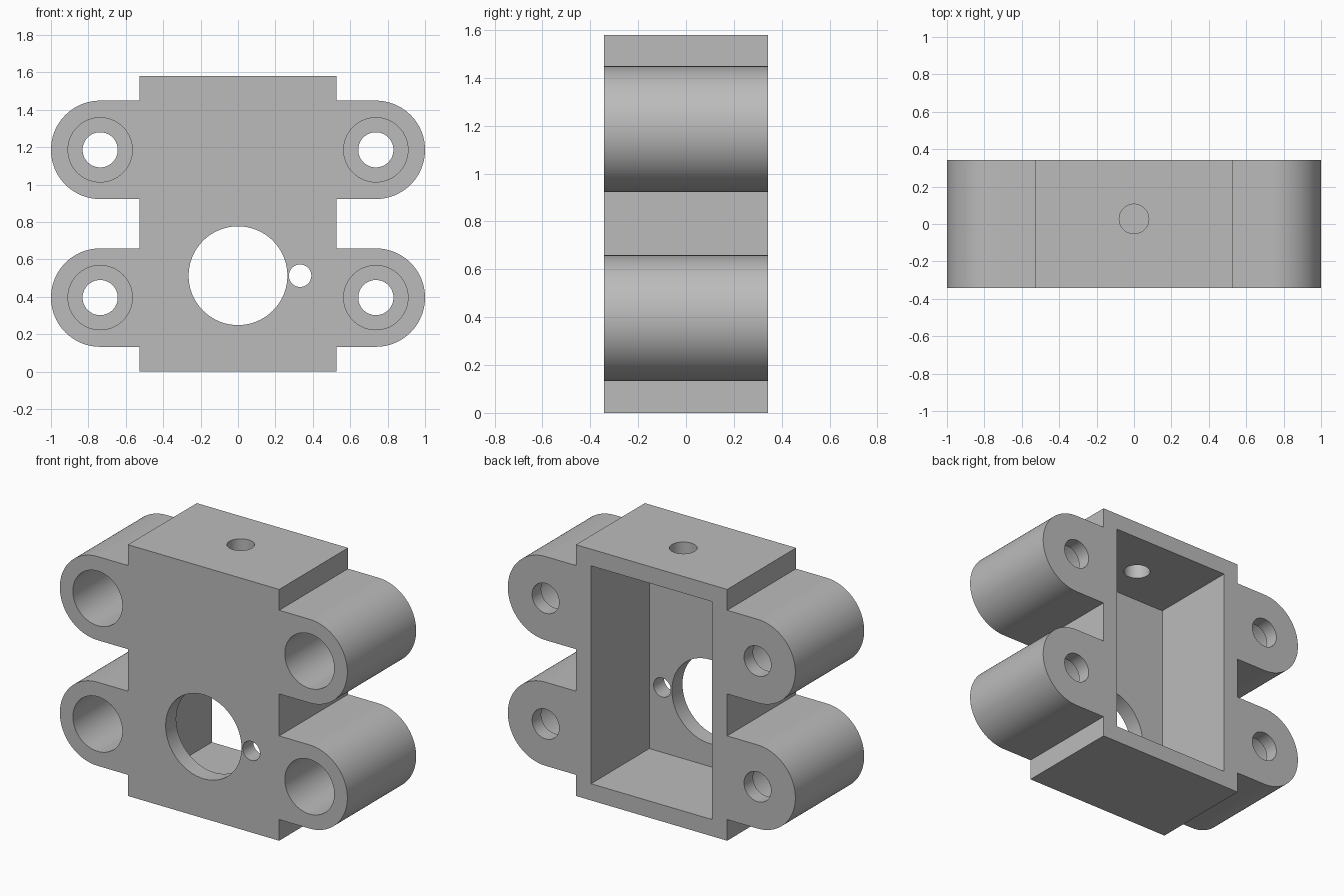
import bpy
import bmesh
from math import sin, cos, pi, radians
from mathutils import Matrix

cube = bpy.data.objects.get("Cube")
if cube:
    bpy.data.objects.remove(cube, do_unlink=True)

# Main dimensions
HALF_W, HALF_D, HEIGHT, WALL = 0.526, 0.342, 1.58, 0.105
LUG_X, LUG_R, LUG_ZS = 0.737, 0.263, (0.396, 1.186)
BORE_R, BOLT_R, WEB = 0.172, 0.094, 0.09
SHAFT_Z = 0.513

grey = bpy.data.materials.new("plain grey")
grey.use_nodes = True
grey.diffuse_color = (0.5, 0.5, 0.5, 1)
grey.node_tree.nodes["Principled BSDF"].inputs["Base Color"].default_value = (0.5, 0.5, 0.5, 1)


def make_object(name, bm):
    bmesh.ops.recalc_face_normals(bm, faces=bm.faces)
    mesh = bpy.data.meshes.new(name)
    bm.to_mesh(mesh)
    bm.free()
    mesh.materials.append(grey)
    obj = bpy.data.objects.new(name, mesh)
    bpy.context.collection.objects.link(obj)
    return obj


def cut(target, bm):
    """Subtract a solid from the target, then discard the cutter."""
    cutter = make_object("cutter", bm)
    cutter.hide_render = True
    mod = target.modifiers.new("cut", "BOOLEAN")
    mod.operation, mod.solver, mod.object = "DIFFERENCE", "EXACT", cutter
    bpy.context.view_layer.objects.active = target
    bpy.ops.object.modifier_apply(modifier=mod.name)
    bpy.data.objects.remove(cutter, do_unlink=True)


def drill(target, radius, start, end, segments=64):
    """Cut a round hole between two points on one axis."""
    bm = bmesh.new()
    a, b = Matrix.Translation(start).translation, Matrix.Translation(end).translation
    turn = (b - a).to_track_quat("Z", "Y").to_matrix().to_4x4()
    bmesh.ops.create_cone(bm, cap_ends=True, segments=segments, radius1=radius,
                          radius2=radius, depth=(b - a).length,
                          matrix=Matrix.Translation((a + b) / 2) @ turn)
    cut(target, bm)


# Housing outline: a block with two rounded lugs on each side, extruded in depth
side = [(HALF_W, 0)]
for zc in LUG_ZS:
    side.append((HALF_W, zc - LUG_R))
    for i in range(49):
        t = -pi / 2 + pi * i / 48
        side.append((LUG_X + LUG_R * cos(t), zc + LUG_R * sin(t)))
    side.append((HALF_W, zc + LUG_R))
side.append((HALF_W, HEIGHT))
outline = side + [(-x, z) for x, z in reversed(side)]

bm = bmesh.new()
face = bm.faces.new([bm.verts.new((x, -HALF_D, z)) for x, z in outline])
extruded = bmesh.ops.extrude_face_region(bm, geom=[face], use_keep_orig=True)
bmesh.ops.translate(bm, vec=(0, 2 * HALF_D, 0),
                    verts=[v for v in extruded["geom"] if isinstance(v, bmesh.types.BMVert)])
housing = make_object("motor_housing", bm)

# Rectangular cavity, open at the back
bm = bmesh.new()
bmesh.ops.create_cube(bm, size=1)
y0, y1 = -HALF_D + WALL, HALF_D + 0.2
bmesh.ops.scale(bm, vec=(2 * (HALF_W - WALL), y1 - y0, HEIGHT - 2 * WALL), verts=bm.verts)
bmesh.ops.translate(bm, vec=(0, (y0 + y1) / 2, HEIGHT / 2), verts=bm.verts)
cut(housing, bm)

# Deep counterbores from the front, with smaller bolt holes through the back
for x in (-LUG_X, LUG_X):
    for z in LUG_ZS:
        drill(housing, BORE_R, (x, -HALF_D - 0.1, z), (x, HALF_D - WEB, z))
        drill(housing, BOLT_R, (x, 0, z), (x, HALF_D + 0.1, z))

# Shaft opening and small pin hole in the front plate
drill(housing, 0.264, (0, -HALF_D - 0.1, SHAFT_Z), (0, 0, SHAFT_Z), 96)
drill(housing, 0.06, (0.332, -HALF_D - 0.1, SHAFT_Z), (0.332, 0, SHAFT_Z))

# Cable hole in the top wall
drill(housing, 0.079, (0, 0.027, HEIGHT - 0.2), (0, 0.027, HEIGHT + 0.1))

# Smooth curved walls, sharp edges
bpy.ops.object.select_all(action="DESELECT")
housing.select_set(True)
bpy.context.view_layer.objects.active = housing
bpy.ops.object.shade_smooth_by_angle(angle=radians(30))
